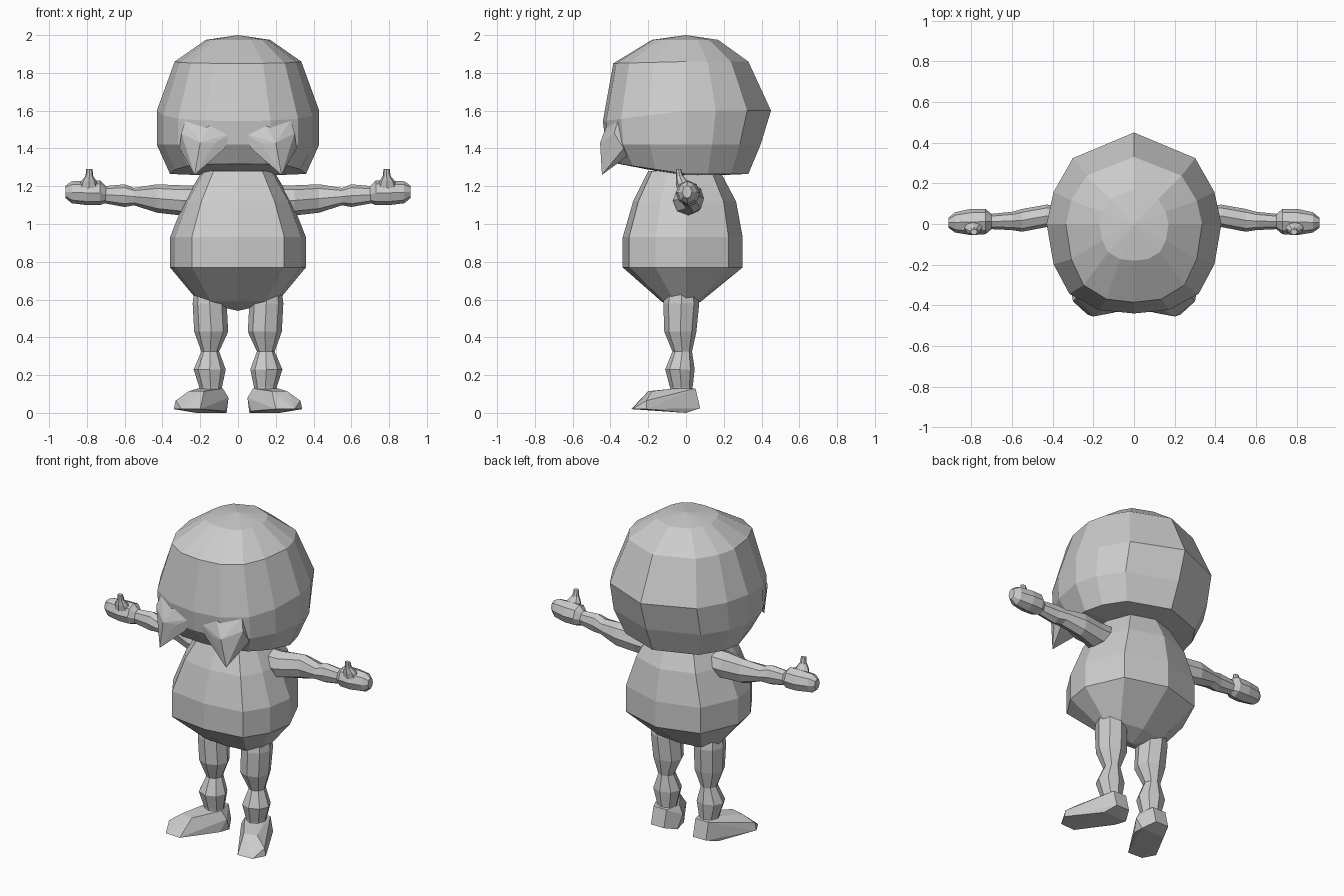
import bpy, bmesh, math

if "Cube" in bpy.data.objects:
    bpy.data.objects.remove(bpy.data.objects["Cube"])

grey = bpy.data.materials.new("plain_grey")
grey.diffuse_color = (0.6, 0.6, 0.6, 1)
grey.use_nodes = True
grey.node_tree.nodes["Principled BSDF"].inputs["Base Color"].default_value = grey.diffuse_color


def finish(name, bm, mirror=False):
    bmesh.ops.recalc_face_normals(bm, faces=bm.faces[:])
    me = bpy.data.meshes.new(name)
    bm.to_mesh(me)
    bm.free()
    me.materials.append(grey)
    ob = bpy.data.objects.new(name, me)
    bpy.context.collection.objects.link(ob)
    if mirror:
        mod = ob.modifiers.new("mirror", 'MIRROR')
        mod.use_axis[0] = True
        mod.use_mirror_merge = False
    return ob


def loft(name, rings, mirror=False, start=None, end=None):
    """Skin rings of points; close each end with a pole point or a flat cap."""
    bm = bmesh.new()
    vs = [[bm.verts.new(p) for p in r] for r in rings]
    n = len(vs[0])
    for a, b in zip(vs, vs[1:]):
        for i in range(n):
            j = (i + 1) % n
            bm.faces.new((a[i], a[j], b[j], b[i]))
    for ring, pole in ((vs[0], start), (vs[-1], end)):
        if pole:
            p = bm.verts.new(pole)
            for i in range(n):
                bm.faces.new((ring[i], ring[(i + 1) % n], p))
        else:
            bm.faces.new(ring)
    return finish(name, bm, mirror)


def hull(name, pts):
    bm = bmesh.new()
    for p in pts:
        bm.verts.new(p)
    res = bmesh.ops.convex_hull(bm, input=bm.verts[:])
    loose = [v for v in bm.verts if not v.link_faces]
    bmesh.ops.delete(bm, geom=loose, context='VERTS')
    bmesh.ops.dissolve_limit(bm, angle_limit=0.05, verts=bm.verts[:], edges=bm.edges[:])
    return finish(name, bm, True)


def outline(shape, z, w, f, b, rise=0):
    """Symmetric ring: half shape (x, y) scaled by half width, front and back depth."""
    half = [(x * w, y * (b if y > 0 else -f)) for x, y in shape]
    full = half + [(-x, y) for x, y in reversed(half[1:-1])]
    return [(x, y, z + rise * max(0, -y) / 0.4) for x, y in full]


def octagon(axis, t, c1, c2, r1, r2):
    pts = []
    for k in range(8):
        a = k * math.pi / 4
        u, v = c1 + r1 * math.cos(a), c2 + r2 * math.sin(a)
        pts.append((t, u, v) if axis == 'X' else (u, v, t))
    return pts


# Head: (height, half width, front y, back y, front rise)
head_shape = [(0, -1), (.4, -.96), (.74, -.78), (.92, -.45), (1, 0), (.92, .35), (.7, .72), (0, 1)]
head = [(1.265, .36, -.36, .33, .06), (1.42, .43, -.425, .395, 0), (1.60, .43, -.44, .45, -.05),
        (1.86, .335, -.385, .33, -.01), (1.975, .17, -.18, .17, 0)]
loft("head", [outline(head_shape, *r) for r in head], start=(0, 0, 1.25), end=(0, 0, 2.0))

# Cheeks hanging from the face, pointed at the bottom
hull("cheek", [(.03, -.42, 1.48), (.07, -.42, 1.40), (.13, -.41, 1.55), (.28, -.36, 1.55),
               (.31, -.33, 1.40), (.23, -.445, 1.26), (.12, -.44, 1.43), (.20, -.455, 1.43),
               (.30, -.38, 1.48), (.27, -.31, 1.36), (.10, -.35, 1.45)])

# Body: pear-shaped, tapering to the crotch
body_shape = [(0, -1), (.68, -.9), (.93, -.48), (1, 0), (.72, .75), (0, 1)]
body = [(.59, .21, -.13, .08), (.77, .36, -.335, .30), (.93, .36, -.335, .30),
        (1.12, .285, -.28, .265), (1.28, .19, -.20, .18)]
loft("body", [outline(body_shape, *r) for r in body], start=(0, -.02, .54))

# Arms and hands: (x, centre y, centre z, radius y, radius z)
arm = [(.20, .01, 1.125, .08, .08), (.30, .01, 1.125, .08, .08), (.43, .04, 1.135, .055, .075),
       (.55, .018, 1.145, .056, .046), (.60, .015, 1.15, .045, .06), (.71, .012, 1.155, .037, .045)]
loft("arm", [octagon('X', *r) for r in arm], True)
hand = [(.70, .012, 1.157, .037, .045), (.73, .012, 1.165, .062, .065), (.80, .010, 1.165, .065, .065),
        (.88, .008, 1.168, .05, .058), (.912, .006, 1.17, .025, .034)]
loft("hand", [octagon('X', *r) for r in hand], True)

# Thumb pointing up
thumb = [(1.19, .79, -.005, .055, .045), (1.225, .79, -.022, .042, .032),
         (1.255, .787, -.034, .02, .02), (1.29, .787, -.04, .017, .014)]
loft("thumb", [octagon('Z', *r) for r in thumb], True)

# Legs with narrow knees and ankles: (z, centre x, centre y, radius x, radius y)
leg = [(.09, .145, -.025, .06, .06), (.135, .145, -.025, .06, .06), (.23, .15, -.032, .085, .078),
       (.325, .147, -.02, .047, .052), (.43, .142, -.03, .09, .085), (.58, .15, -.025, .09, .095),
       (.66, .15, -.025, .08, .08)]
loft("leg", [octagon('Z', *r) for r in leg], True)

# Feet turned slightly outwards
hull("foot", [(.07, -.08, .01), (.06, 0, 0), (.10, .075, .025), (.19, .075, .025), (.22, 0, 0),
              (.34, -.21, .02), (.20, -.29, .02), (.30, -.285, .02), (.33, -.21, .065),
              (.18, -.20, .115), (.26, -.18, .115), (.05, -.04, .08), (.08, -.05, .13),
              (.21, -.06, .13), (.10, .05, .13), (.19, .05, .13)])
